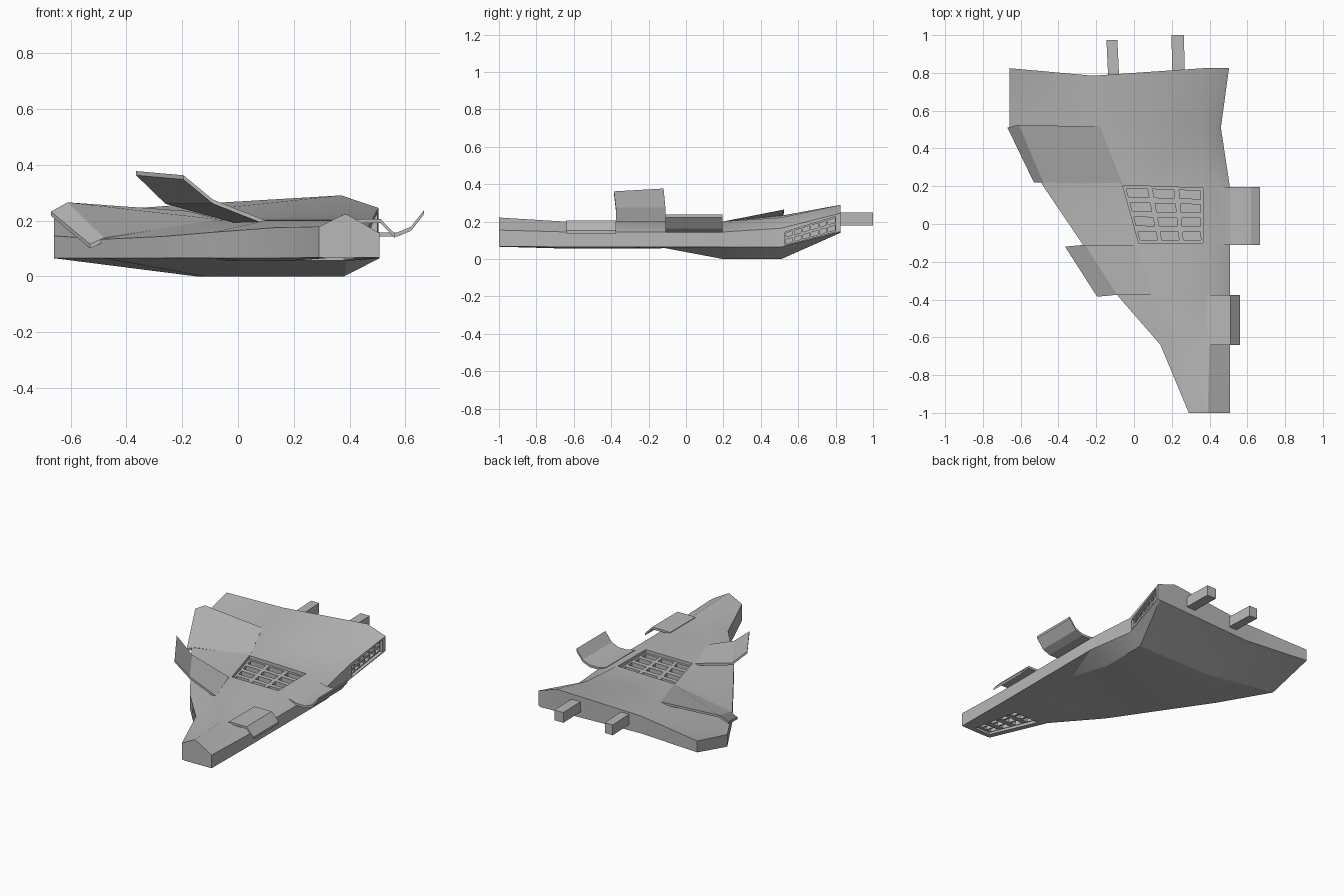
import bpy, bmesh, math
from mathutils import Vector as V

if "Cube" in bpy.data.objects:
    bpy.data.objects.remove(bpy.data.objects["Cube"])

grey = bpy.data.materials.new("dark_grey")
grey.diffuse_color = (0.48, 0.48, 0.48, 1)
grey.use_nodes = True
grey.node_tree.nodes["Principled BSDF"].inputs["Base Color"].default_value = grey.diffuse_color


def make(name, bm, tri=False):
    bmesh.ops.recalc_face_normals(bm, faces=bm.faces)
    if tri:
        bmesh.ops.triangulate(bm, faces=bm.faces)
    me = bpy.data.meshes.new(name)
    bm.to_mesh(me)
    bm.free()
    me.materials.append(grey)
    ob = bpy.data.objects.new(name, me)
    bpy.context.collection.objects.link(ob)
    return ob


def loft(bm, rings):
    """Closed skin through equal-sized rings, capped at both ends."""
    vs = [[bm.verts.new(p) for p in r] for r in rings]
    n = len(vs[0])
    for a, b in zip(vs, vs[1:]):
        for i in range(n):
            j = (i + 1) % n
            bm.faces.new((a[i], a[j], b[j], b[i]))
    bm.faces.new(vs[0])
    bm.faces.new(vs[-1][::-1])


def plate(name, front, back, t=0.015):
    """Bent sheet between a front and a back edge."""
    bm = bmesh.new()
    d = V((0, 0, -t))
    loft(bm, [(V(f), V(b), V(b) + d, V(f) + d) for f, b in zip(front, back)])
    return make(name, bm)


def cut(target, bm, name):
    c = make(name, bm, True)
    c.hide_render = True
    c.hide_viewport = True
    m = target.modifiers.new(name, 'BOOLEAN')
    m.operation = 'DIFFERENCE'
    m.solver = 'EXACT'
    m.object = c


def grille(target, name, quad, normal, cols, rows, recess=0.02, deep=0.05, gu=0.1, gv=0.2):
    """Recessed panel with a grid of slots inside a four-cornered area."""
    a, b, c, d = map(V, quad)
    n = V(normal)

    def at(u, v):
        return a.lerp(b, u).lerp(d.lerp(c, u), v)

    bm = bmesh.new()
    loft(bm, [[p + n * 0.03 for p in (a, b, c, d)], [p - n * recess for p in (a, b, c, d)]])
    cut(target, bm, name + "_recess")
    bm = bmesh.new()
    for i in range(cols):
        for j in range(rows):
            u0, u1 = (i + gu) / cols, (i + 1 - gu) / cols
            v0, v1 = (j + gv) / rows, (j + 1 - gv) / rows
            q = [at(u0, v0), at(u1, v0), at(u1, v1), at(u0, v1)]
            loft(bm, [[p + n * 0.01 for p in q], [p - n * deep for p in q]])
    cut(target, bm, name + "_slots")


# Hull: y, x of left edge / two ridges / right edge, their z, low edge z,
# keel z, keel left and right x
sections = [
    (-1.00, .29, .38, .39, .507, .178, .222, .222, .155, .068, .066, .31, .38),
    (-0.64, .14, .34, .40, .507, .175, .200, .200, .145, .065, .056, .20, .40),
    (-0.375, -.09, .10, .40, .507, .158, .200, .200, .145, .065, .056, .02, .40),
    (-0.11, -.27, .02, .375, .507, .143, .200, .200, .145, .065, .058, -.08, .39),
    (0.20, -.48, -.07, .37, .507, .133, .202, .202, .145, .065, .000, -.12, .38),
    (0.51, -.66, -.18, .37, .460, .145, .232, .222, .165, .065, .000, -.15, .38),
    (0.825, -.66, -.22, .37, .503, .222, .255, .290, .245, .147, .140, -.22, .49),
]
rings = []
for y, xl, xa, xb, xr, zl, za, zb, zr, lo, bot, bl, br in sections:
    ym = 0.785 if y > 0.8 else y          # swept-in middle of the tail edge
    rings.append([(xl, y, lo), (xl, y, zl), (xa, ym, za), (xb, y, zb),
                  (xr, y, zr), (xr, y, lo), (br, y, bot), (bl, ym, bot)])
bm = bmesh.new()
loft(bm, rings)
hull = make("hull", bm, True)

# Vent grilles: top, right tail side, under the nose
grille(hull, "top_vent", [(.025, -.10, .2), (.365, -.10, .2), (.365, .19, .2), (-.06, .205, .2)],
       (0, 0, 1), 3, 4)
grille(hull, "tail_vent", [(.464, .53, .075), (.499, .80, .148), (.499, .80, .228), (.464, .53, .145)],
       (1, 0, 0), 6, 2)
grille(hull, "nose_vent", [(.32, -.97, .064), (.43, -.97, .064), (.38, -.66, .06), (.20, -.66, .06)],
       (0, 0, -1), 3, 4, recess=0.015)

# Bake the cuts and soften the shallow creases of the hull
bpy.context.view_layer.objects.active = hull
hull.select_set(True)
for m in list(hull.modifiers):
    bpy.ops.object.modifier_apply(modifier=m.name)
bpy.ops.object.shade_smooth_by_angle(angle=math.radians(25))
for ob in list(bpy.data.objects):
    if ob.hide_render:
        bpy.data.objects.remove(ob)

# Raised left wing panel
plate("left_wing_panel",
      [(.10, -.375, .20), (-.09, -.375, .275), (-.195, -.385, .362)],
      [(.01, -.11, .20), (-.26, -.11, .275), (-.365, -.12, .377)])

# Rear left flap
plate("rear_left_flap",
      [(-.06, .21, .203), (-.48, .22, .138), (-.53, .22, .115)],
      [(-.18, .515, .234), (-.61, .525, .265), (-.67, .51, .232)])


# Right side flaps, straight along y
def side_flap(name, y0, y1, profile):
    plate(name, [(x, y0, z) for x, z in profile], [(x, y1, z) for x, z in profile])


side_flap("right_rear_flap", -.11, .195, [(.45, .172), (.51, .157), (.57, .157), (.62, .178), (.667, .238)])
side_flap("right_front_flap", -.64, -.375, [(.38, .204), (.41, .206), (.51, .206), (.562, .152)])

# Tail pipes
for name, x, w, y1, lean in (("left_tail_pipe", -.107, .029, .975, -.01),
                             ("right_tail_pipe", .237, .033, 1.0, -.006)):
    bm = bmesh.new()
    loft(bm, [[(x + s * w + o, y, z) for s, z in ((-1, .18), (1, .18), (1, .248), (-1, .248))]
              for y, o in ((.76, 0), (y1, lean))])
    make(name, bm)
